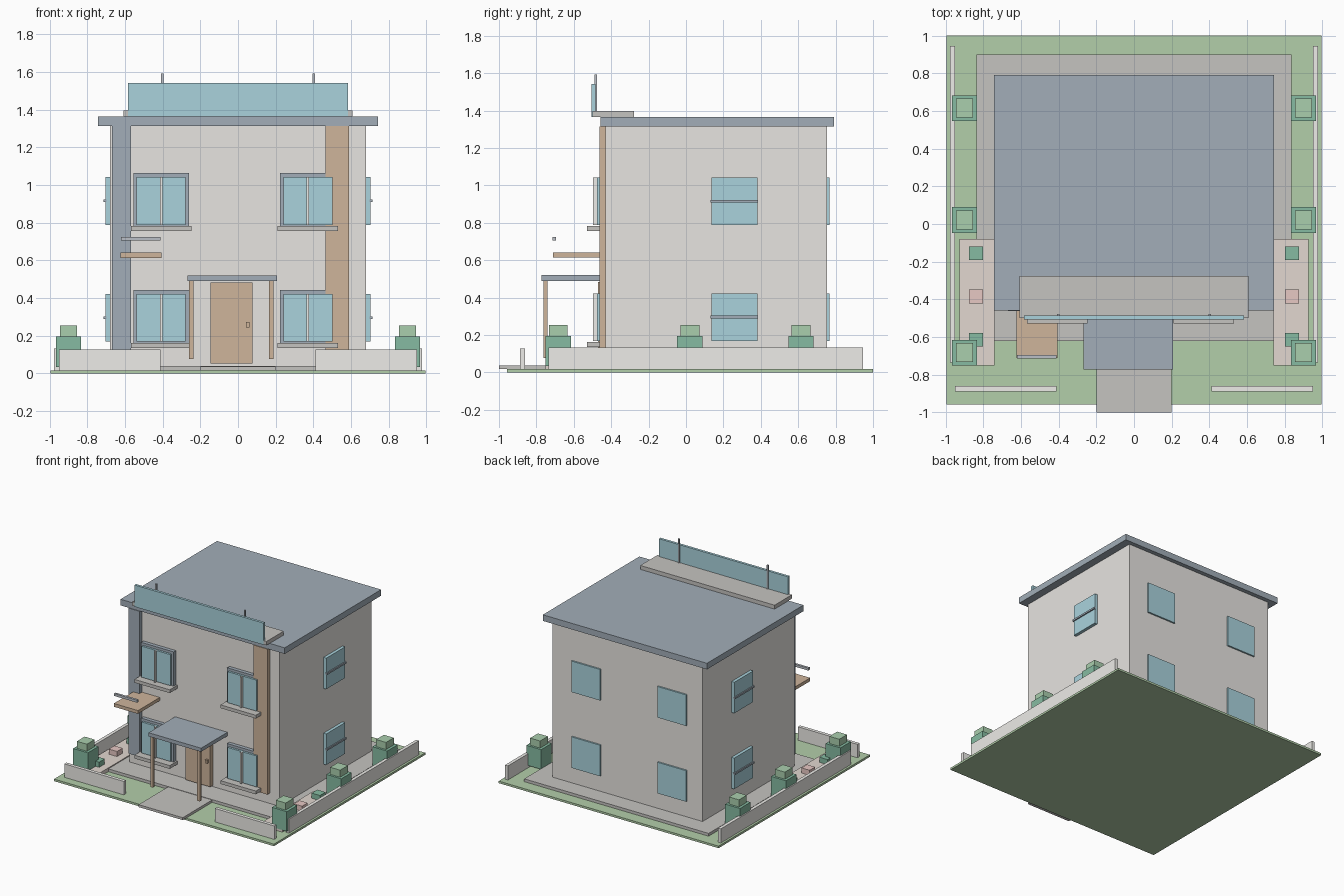
import bpy

if "Cube" in bpy.data.objects:
    bpy.data.objects.remove(bpy.data.objects["Cube"])

# Materials by name
COLS = {
    "wall": (0.80, 0.78, 0.75), "slate": (0.36, 0.42, 0.48), "stone": (0.56, 0.55, 0.53),
    "wood": (0.62, 0.46, 0.33), "glass": (0.40, 0.65, 0.72), "lawn": (0.45, 0.62, 0.40),
    "bush": (0.24, 0.50, 0.36), "leaf": (0.40, 0.62, 0.42), "paving": (0.76, 0.68, 0.63),
    "flower": (0.80, 0.58, 0.55), "fence": (0.85, 0.84, 0.81), "metal": (0.50, 0.53, 0.57),
}
MATS = {}
for key, rgb in COLS.items():
    MATS[key] = bpy.data.materials.new(key)
    MATS[key].diffuse_color = (*rgb, 1)


def box(name, mat, x, y, z):
    """Axis-aligned box from (min, max) ranges."""
    bpy.ops.mesh.primitive_cube_add(size=1)
    ob = bpy.context.object
    ob.name = name
    ob.location = [(a + b) / 2 for a, b in (x, y, z)]
    ob.scale = [abs(b - a) for a, b in (x, y, z)]
    bpy.ops.object.transform_apply(location=True, rotation=False, scale=True)
    ob.data.materials.append(MATS[mat])
    return ob


def pair(name, mat, x, y, z):
    """The same box on the left and right."""
    box(name + "_right", mat, x, y, z)
    box(name + "_left", mat, (-x[1], -x[0]), y, z)


def mid(c, half):
    return (c - half, c + half)


# Plot
box("lawn", "lawn", (-.995, .995), (-.957, 1), (0, .017))
box("terrace", "stone", (-.835, .835), (-.62, .9), (.017, .04))
box("front_path", "stone", (-.2, .2), (-1, -.62), (.017, .037))
pair("side_paving", "paving", (.74, .927), (-.75, -.08), (.017, .048))
pair("front_fence", "fence", (.412, .95), (-.888, -.86), (.017, .127))
pair("side_fence", "fence", (.95, .977), (-.736, .945), (.017, .132))

# Planting
for i, y in enumerate((-.683, .021, .615)):
    pair(f"bush_{i}", "bush", mid(.9, .067), mid(y, .068), (.035, .196))
    pair(f"bush_top_{i}", "leaf", mid(.9, .045), mid(y, .05), (.196, .254))
for i, (y, m) in enumerate(((-.155, "bush"), (-.385, "flower"), (-.615, "bush"))):
    pair(f"small_plant_{i}", m, mid(.838, .037), mid(y, .036), (.046, .09))

# House body, corner strips and roof
box("house_body", "wall", (-.679, .679), (-.43, .755), (.03, 1.315))
box("slate_strip", "slate", (-.668, -.568), (-.463, -.43), (.125, 1.315))
box("wood_strip", "wood", (.464, .59), (-.463, -.43), (.125, 1.315))
box("roof", "slate", (-.743, .743), (-.458, .79), (1.315, 1.365))

# Roof balustrade
box("roof_ledge", "stone", (-.608, .608), (-.5, -.277), (1.365, 1.397))
box("balustrade_glass", "glass", (-.583, .583), (-.506, -.485), (1.365, 1.543))
pair("balustrade_post", "metal", mid(.402, .006), mid(-.483, .006), (1.37, 1.593))

# Windows on all four sides, two floors
for floor, z in (("lower", .296), ("upper", .916)):
    for side, x in (("left", -.408), ("right", .371)):
        n = f"{floor}_{side}"
        box("window_frame_" + n, "slate", mid(x, .147), (-.46, -.43), (z - .133, z + .148))
        box("window_glass_" + n, "glass", mid(x, .13), (-.477, -.45), mid(z, .127))
        box("window_mullion_" + n, "fence", mid(x, .006), (-.496, -.47), mid(z, .127))
        box("window_sill_" + n, "stone", mid(x, .16), (-.528, -.43), (z - .16, z - .133))
        box("back_window_" + n, "glass", mid(x, .13), (.75, .768), mid(z, .127))
    pair(f"side_window_{floor}", "glass", (.67, .704), (.136, .381), mid(z, .127))
    pair(f"side_window_bar_{floor}", "slate", (.697, .714), (.131, .386), mid(z, .007))

# Entrance
box("door", "wood", (-.147, .077), (-.47, -.43), (.053, .484))
box("door_handle", "wood", (.043, .06), (-.487, -.47), (.245, .273))
box("canopy", "slate", (-.269, .206), (-.772, -.43), (.49, .52))
for side, x in (("left", -.248), ("right", .176)):
    box("canopy_post_" + side, "wood", mid(x, .012), (-.763, -.741), (.076, .49))

# Small balcony with rail
box("balcony_slab", "wood", (-.625, -.407), (-.712, -.43), (.614, .641))
box("balcony_rail", "metal", (-.62, -.412), (-.715, -.696), (.705, .725))

for m in bpy.data.materials:
    if m.users and not m.is_grease_pencil:
        m.use_nodes = True
        m.node_tree.nodes["Principled BSDF"].inputs["Base Color"].default_value = m.diffuse_color
